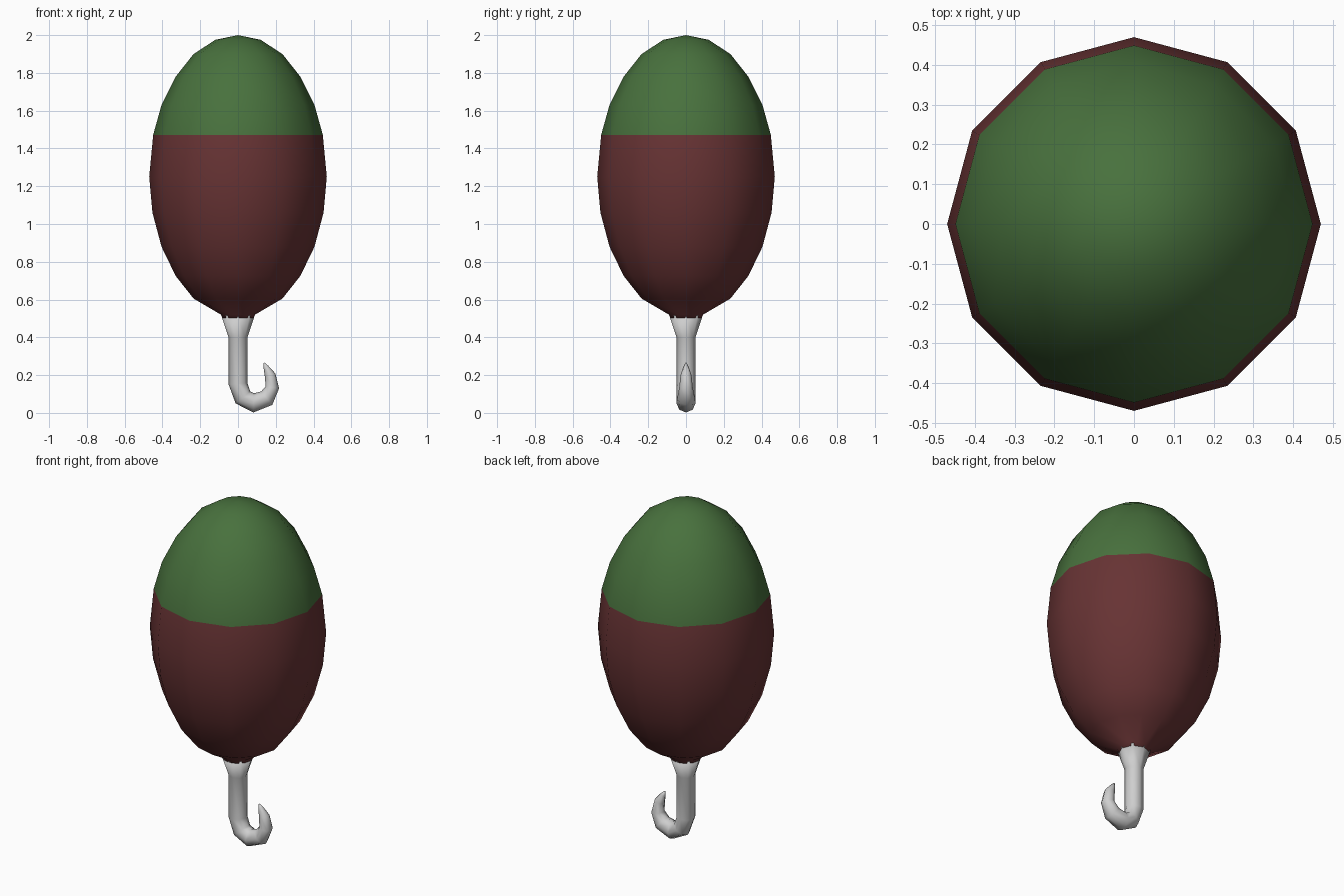
import bpy, bmesh, math
from mathutils import Vector

if "Cube" in bpy.data.objects:
    bpy.data.objects.remove(bpy.data.objects["Cube"])


def material(name, rgb):
    m = bpy.data.materials.new(name)
    m.diffuse_color = (*rgb, 1)
    m.use_nodes = True
    m.node_tree.nodes["Principled BSDF"].inputs["Base Color"].default_value = m.diffuse_color
    return m


green = material("float green", (0.065, 0.165, 0.047))
red = material("float red", (0.135, 0.033, 0.034))
grey = material("hook grey", (0.62, 0.62, 0.62))


def sweep(name, path, sides, mats, pick=lambda z: 0):
    """Round sections (x, z, radius) swept along a path in the xz plane."""
    bm = bmesh.new()
    rings = []
    for i, (x, z, r) in enumerate(path):
        a, b = path[max(i - 1, 0)], path[min(i + 1, len(path) - 1)]
        t = Vector((b[0] - a[0], 0, b[1] - a[1])).normalized()
        side, c = Vector((-t.z, 0, t.x)), Vector((x, 0, z))
        if r == 0:
            rings.append([bm.verts.new(c)] * sides)
            continue
        rings.append([bm.verts.new(c + r * (math.cos(k) * side + math.sin(k) * Vector((0, 1, 0))))
                      for k in (2 * math.pi * j / sides for j in range(sides))])
    for p, q in zip(rings, rings[1:]):
        for j in range(sides):
            k = (j + 1) % sides
            bm.faces.new(list(dict.fromkeys((p[j], p[k], q[k], q[j]))))
    for ring in (rings[0], rings[-1]):
        if ring[0] is not ring[1]:
            bm.faces.new(ring)
    bmesh.ops.recalc_face_normals(bm, faces=bm.faces)
    for f in bm.faces:
        f.smooth = True
        f.material_index = pick(f.calc_center_median().z)
    me = bpy.data.meshes.new(name)
    bm.to_mesh(me)
    bm.free()
    for m in mats:
        me.materials.append(m)
    ob = bpy.data.objects.new(name, me)
    bpy.context.collection.objects.link(ob)
    return ob


# Egg-shaped float: green cap above the paint line, red below
profile = [(2.0, 0), (1.975, .12), (1.90, .235), (1.78, .33), (1.63, .405),
           (1.472, .449), (1.25, .47), (1.06, .453), (.88, .405),
           (.725, .33), (.605, .235), (.52, .09), (.502, .083)]
sweep("float_body", [(0, z, r) for z, r in profile], 12, [green, red],
      lambda z: 0 if z > 1.472 else 1)

# Flared neck running into the tapering hook
sweep("hook", [(0, .515, .088), (0, .40, .05), (0, .155, .05), (.026, .082, .05),
               (.083, .053, .051), (.152, .078, .046), (.182, .135, .036),
               (.170, .20, .029), (.148, .243, .014), (.138, .264, .004)], 8, [grey])
